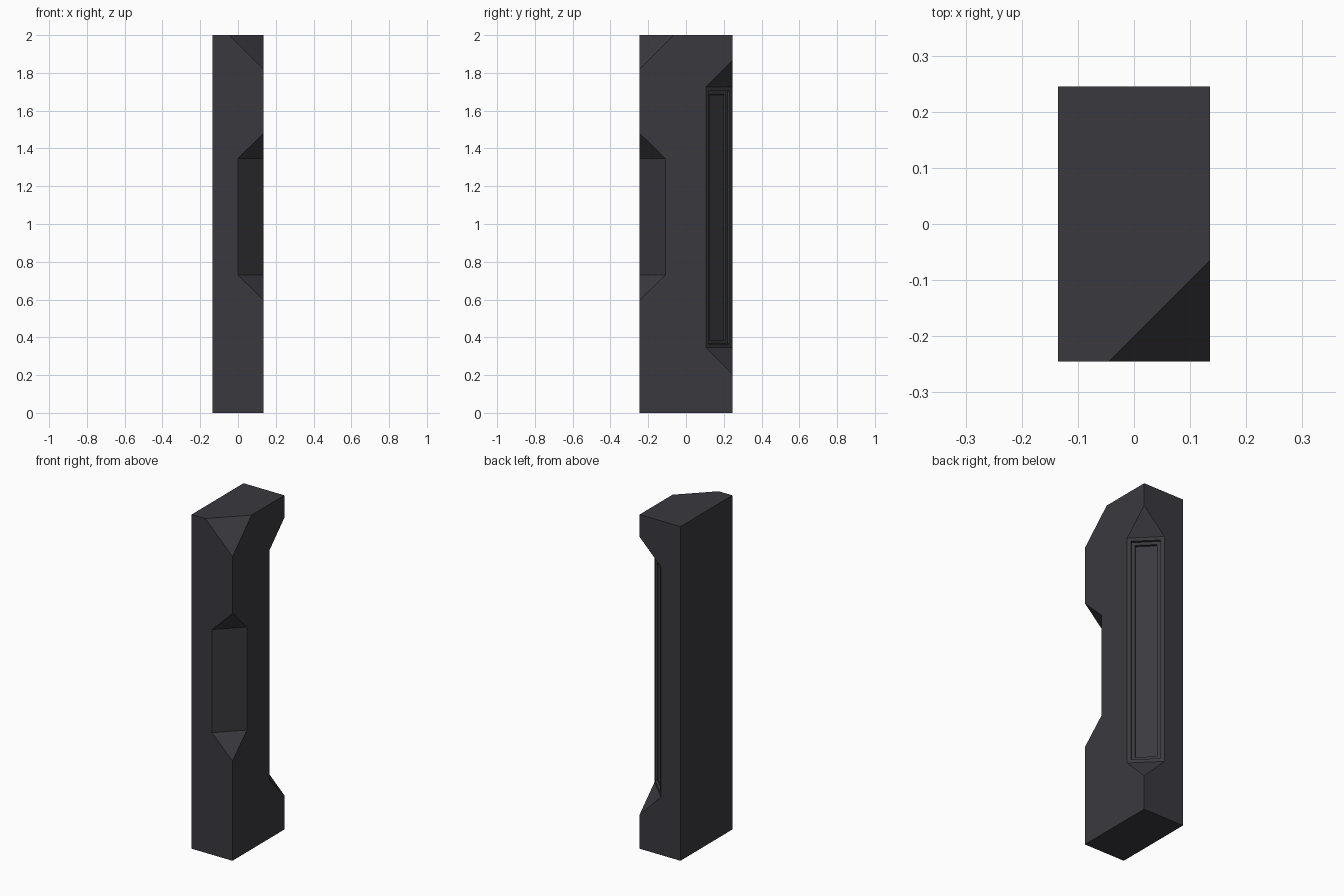
import bpy, bmesh, math
from mathutils import Vector

if "Cube" in bpy.data.objects:
    bpy.data.objects.remove(bpy.data.objects["Cube"])

HX, HY, H = 0.135, 0.245, 2.0

mat = bpy.data.materials.new("charcoal")
mat.diffuse_color = (0.042, 0.041, 0.049, 1)
mat.use_nodes = True
mat.node_tree.nodes["Principled BSDF"].inputs["Base Color"].default_value = mat.diffuse_color


def make_object(name, bm):
    bmesh.ops.recalc_face_normals(bm, faces=bm.faces)
    me = bpy.data.meshes.new(name)
    bm.to_mesh(me)
    bm.free()
    ob = bpy.data.objects.new(name, me)
    bpy.context.collection.objects.link(ob)
    me.materials.append(mat)
    return ob


def notch_cutter(name, corner, chamfer, z0, z1, rise):
    """Wedge that chamfers a vertical edge between z0 and z1 with sloped ends."""
    inward = Vector((-math.copysign(1, corner[0]), -math.copysign(1, corner[1]), 0)).normalized()
    side = Vector((-inward.y, inward.x, 0))
    depth = chamfer / math.sqrt(2)
    out = 0.1
    extra = rise * (depth + out) / depth
    bm = bmesh.new()
    for s in (-0.4, 0.4):
        for d, a, b in ((depth, z0, z1), (-out, z0 - extra, z1 + extra)):
            for z in (a, b):
                p = Vector((corner[0], corner[1], z)) + inward * d + side * s
                bm.verts.new(p)
    bmesh.ops.convex_hull(bm, input=bm.verts[:])
    bmesh.ops.dissolve_limit(bm, angle_limit=0.01, verts=bm.verts[:], edges=bm.edges[:])
    ob = make_object(name, bm)
    ob.hide_render = True
    return ob


# Pillar block
bm = bmesh.new()
bmesh.ops.create_cube(bm, size=1)
for v in bm.verts:
    v.co = Vector((v.co.x * 2 * HX, v.co.y * 2 * HY, (v.co.z + 0.5) * H))

# Sliced top corner at the front right
cut = 0.18
res = bmesh.ops.bisect_plane(
    bm, geom=bm.verts[:] + bm.edges[:] + bm.faces[:],
    plane_co=(HX, -HY, H - cut), plane_no=Vector((1, -1, 1)).normalized(), clear_outer=True)
bmesh.ops.contextual_create(bm, geom=[g for g in res["geom_cut"] if isinstance(g, bmesh.types.BMEdge)])
pillar = make_object("pillar", bm)

# Notches on the front right and back right edges
cutters = [
    notch_cutter("front_notch_cutter", (HX, -HY), 0.136, 0.73, 1.347, 0.133),
    notch_cutter("back_notch_cutter", (HX, HY), 0.14, 0.345, 1.725, 0.14),
]
for c in cutters:
    mod = pillar.modifiers.new("notch", 'BOOLEAN')
    mod.operation = 'DIFFERENCE'
    mod.solver = 'EXACT'
    mod.object = c
bpy.context.view_layer.update()
dg = bpy.context.evaluated_depsgraph_get()
cut_mesh = bpy.data.meshes.new_from_object(pillar.evaluated_get(dg))
pillar.modifiers.clear()
pillar.data = cut_mesh
for c in cutters:
    bpy.data.objects.remove(c)

# Stepped recessed panel in the back right notch
bm = bmesh.new()
bm.from_mesh(cut_mesh)
bmesh.ops.dissolve_limit(bm, angle_limit=0.01, verts=bm.verts[:], edges=bm.edges[:])
bm.normal_update()
diag = Vector((1, 1, 0)).normalized()
panel = [f for f in bm.faces if f.normal.dot(diag) > 0.99]
for thick, depth in ((0.02, 0), (0.002, -0.012), (0.018, 0), (0.002, -0.012)):
    bmesh.ops.inset_individual(bm, faces=panel, thickness=thick, depth=depth, use_even_offset=True)
for f in bm.faces:
    f.material_index = 0
    f.smooth = False
bm.to_mesh(cut_mesh)
bm.free()
if not cut_mesh.materials:
    cut_mesh.materials.append(mat)
